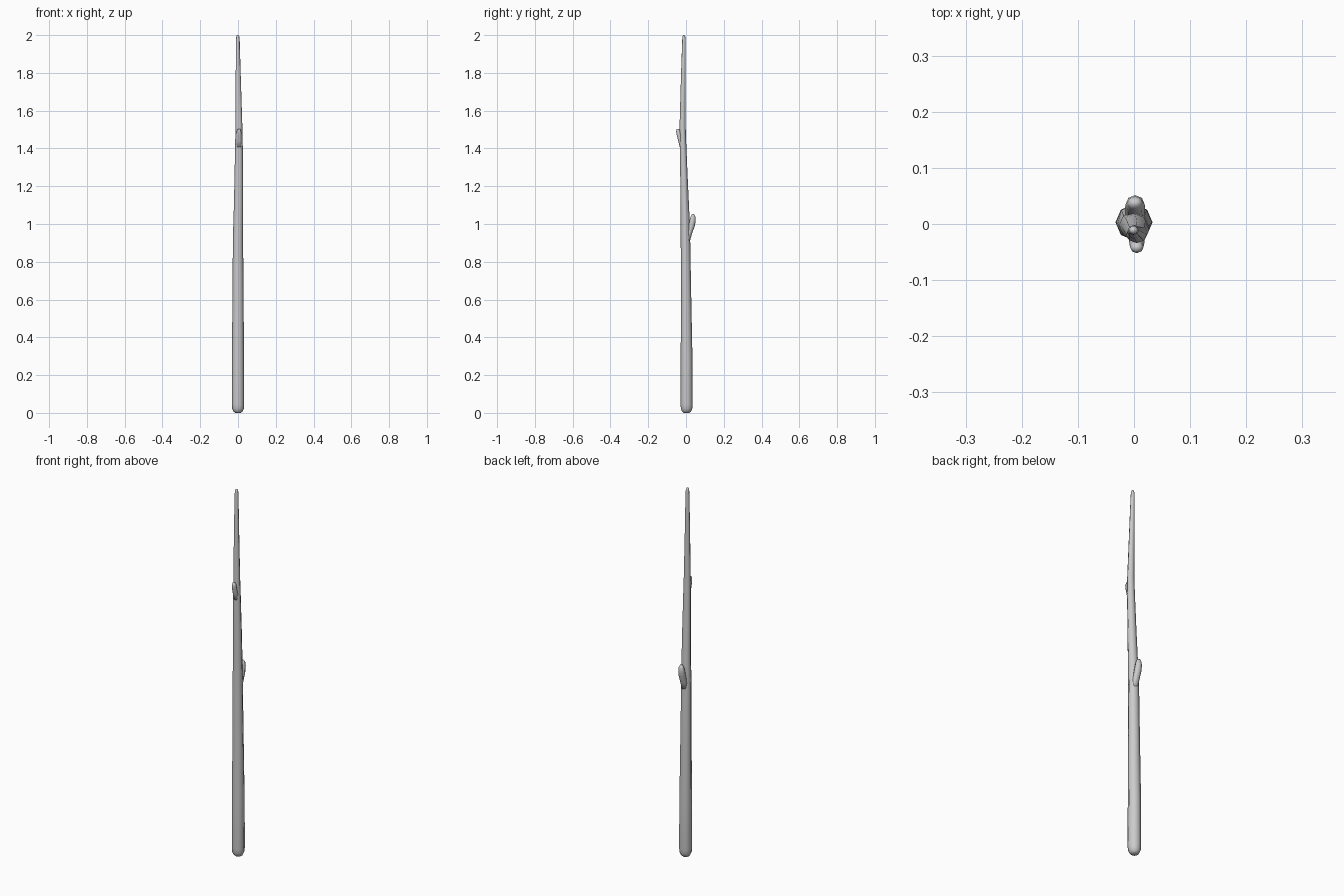
import bpy, bmesh
from math import sin, cos, tau

SIDES = 8

def tube(name, rings):
    """Capped, smooth-shaded tube through horizontal rings (x, y, z, rx, ry)."""
    bm = bmesh.new()
    loops = []
    for x, y, z, rx, ry in rings:
        loops.append([bm.verts.new((x + rx * cos(tau * i / SIDES),
                                    y + ry * sin(tau * i / SIDES), z))
                      for i in range(SIDES)])
    for a, b in zip(loops, loops[1:]):
        for i in range(SIDES):
            j = (i + 1) % SIDES
            bm.faces.new((a[i], a[j], b[j], b[i]))
    bm.faces.new(loops[0][::-1])
    bm.faces.new(loops[-1])
    for f in bm.faces:
        f.smooth = True
    mesh = bpy.data.meshes.new(name)
    bm.to_mesh(mesh)
    bm.free()
    obj = bpy.data.objects.new(name, mesh)
    bpy.context.collection.objects.link(obj)
    return obj

# Tapering, slightly crooked shaft with rounded ends
tube("staff_shaft", [
    (0, 0.003, 0.0, 0.015, 0.015),
    (0, 0.003, 0.007, 0.024, 0.024),
    (0, 0.003, 0.022, 0.031, 0.030),
    (0, 0.003, 0.045, 0.033, 0.032),
    (0, 0.003, 0.30, 0.032, 0.031),
    (0.0, 0.0, 0.65, 0.029, 0.027),
    (0.0, -0.003, 0.93, 0.027, 0.025),
    (0.002, -0.005, 1.05, 0.025, 0.023),
    (0.004, -0.010, 1.22, 0.023, 0.020),
    (0.005, -0.016, 1.43, 0.020, 0.017),
    (0.005, -0.018, 1.52, 0.018, 0.016),
    (0.001, -0.014, 1.80, 0.013, 0.012),
    (-0.001, -0.011, 1.975, 0.010, 0.009),
    (-0.001, -0.011, 1.992, 0.008, 0.0075),
    (-0.001, -0.011, 2.0, 0.004, 0.004),
])

# Branch stub on the back
tube("lower_stub", [
    (0.002, 0.004, 0.90, 0.016, 0.014),
    (0.002, 0.016, 0.95, 0.018, 0.016),
    (0.002, 0.029, 0.99, 0.018, 0.018),
    (0.002, 0.035, 1.02, 0.017, 0.0165),
    (0.002, 0.037, 1.04, 0.014, 0.012),
    (0.002, 0.037, 1.052, 0.007, 0.006),
])

# Smaller branch stub on the front
tube("upper_stub", [
    (0.005, -0.020, 1.40, 0.013, 0.011),
    (0.005, -0.029, 1.44, 0.014, 0.012),
    (0.005, -0.037, 1.47, 0.013, 0.012),
    (0.005, -0.041, 1.49, 0.012, 0.011),
    (0.005, -0.042, 1.503, 0.008, 0.007),
])
